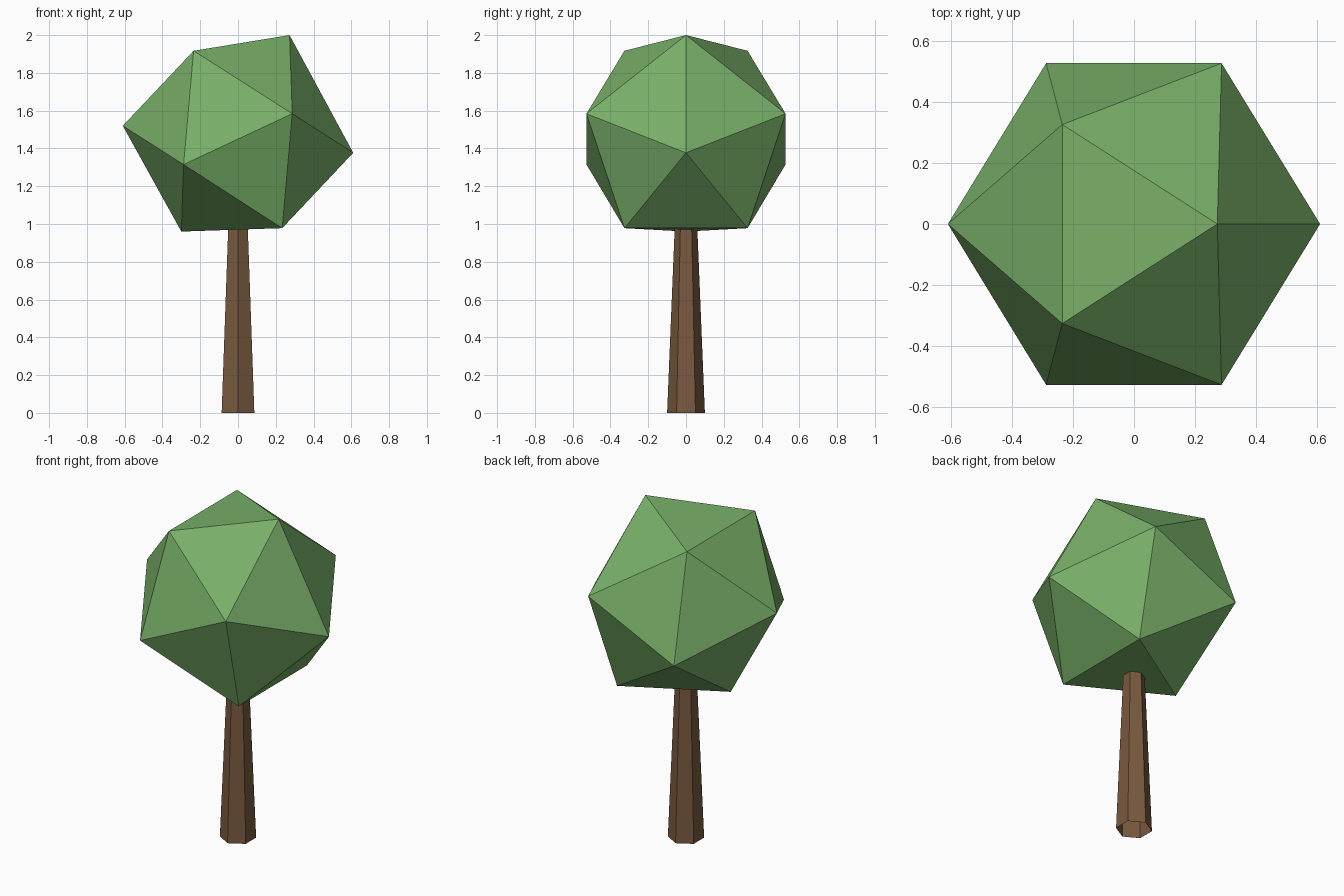
import bpy, bmesh

if "Cube" in bpy.data.objects:
    bpy.data.objects.remove(bpy.data.objects["Cube"])


def material(name, rgb):
    m = bpy.data.materials.new(name)
    m.diffuse_color = (*rgb, 1.0)
    m.use_nodes = True
    m.node_tree.nodes["Principled BSDF"].inputs["Base Color"].default_value = m.diffuse_color
    return m


def add_object(name, bm, mat):
    mesh = bpy.data.meshes.new(name)
    bm.to_mesh(mesh)
    bm.free()
    mesh.materials.append(mat)
    obj = bpy.data.objects.new(name, mesh)
    bpy.context.collection.objects.link(obj)
    return obj


leaf_green = material("leaf green", (0.19, 0.43, 0.14))
bark_brown = material("bark brown", (0.19, 0.10, 0.05))

# Trunk: tapered six-sided tube, open at the ends, top tucked into the crown
bm = bmesh.new()
bmesh.ops.create_cone(bm, cap_ends=False, segments=6,
                      radius1=0.10, radius2=0.059, depth=1.0)
bmesh.ops.translate(bm, verts=bm.verts, vec=(0, 0, 0.5))
# a corner of the hexagon points to the front
for v in bm.verts:
    if abs(v.co.x) < 1e-4:
        v.co.x = 0.0
add_object("trunk", bm, bark_brown)

# Crown: tilted icosahedron with a slightly pushed-in bottom corner;
# half of the corners are given and mirrored over y
corners = [
    (0.273, 0, 2.0), (-0.235, 0.326, 1.917), (0.287, 0.527, 1.584),
    (-0.61, 0, 1.52), (0.61, 0, 1.377), (-0.288, 0.527, 1.315),
    (0.234, 0.326, 0.978), (-0.30, 0, 0.96),
]
bm = bmesh.new()
for x, y, z in corners:
    for side in ((1, -1) if y else (1,)):
        bm.verts.new((x, y * side, z))
bmesh.ops.convex_hull(bm, input=bm.verts)
bmesh.ops.recalc_face_normals(bm, faces=bm.faces)
add_object("crown", bm, leaf_green)
